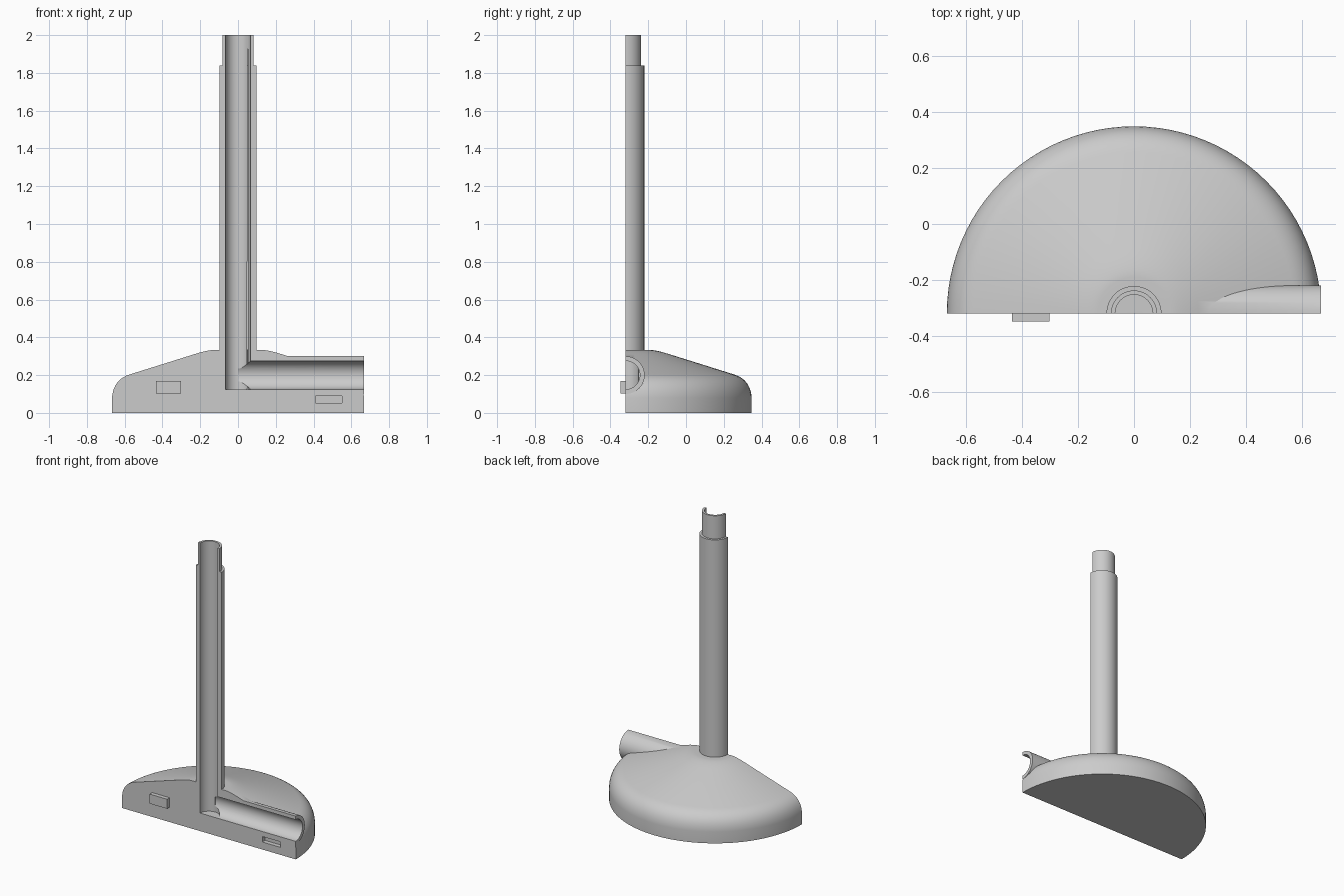
import bpy, bmesh, math
from mathutils import Matrix, Vector

old = bpy.data.objects.get("Cube")
if old:
    bpy.data.objects.remove(old, do_unlink=True)

CUT_Y = -0.319      # plane of the flat cut face, through the post axis
PIPE_Z = 0.2        # height of the side pipe axis

grey = bpy.data.materials.new("light grey")
grey.use_nodes = True
colour = (0.6, 0.6, 0.6, 1)
grey.diffuse_color = colour
grey.node_tree.nodes["Principled BSDF"].inputs["Base Color"].default_value = colour


def add(name, bm):
    bmesh.ops.recalc_face_normals(bm, faces=bm.faces[:])
    mesh = bpy.data.meshes.new(name)
    bm.to_mesh(mesh)
    bm.free()
    mesh.materials.append(grey)
    obj = bpy.data.objects.new(name, mesh)
    bpy.context.collection.objects.link(obj)
    return obj


def revolve(name, profile, steps=96):
    bm = bmesh.new()
    verts = [bm.verts.new((r, 0, z)) for r, z in profile]
    edges = [bm.edges.new(pair) for pair in zip(verts, verts[1:])]
    bmesh.ops.spin(bm, geom=verts + edges, cent=(0, 0, 0), axis=(0, 0, 1),
                   angle=math.tau, steps=steps, use_merge=True)
    bmesh.ops.remove_doubles(bm, verts=bm.verts[:], dist=1e-5)
    bmesh.ops.translate(bm, verts=bm.verts[:], vec=(0, CUT_Y, 0))
    return add(name, bm)


def cylinder(name, radius, start, end):
    start, end = Vector(start), Vector(end)
    axis = end - start
    turn = axis.to_track_quat('Z', 'Y').to_matrix().to_4x4()
    bm = bmesh.new()
    bmesh.ops.create_cone(bm, cap_ends=True, segments=64, radius1=radius,
                          radius2=radius, depth=axis.length,
                          matrix=Matrix.Translation((start + end) / 2) @ turn)
    return add(name, bm)


def box(name, low, high):
    low, high = Vector(low), Vector(high)
    bm = bmesh.new()
    bmesh.ops.create_cube(bm, size=1, matrix=Matrix.Translation((low + high) / 2)
                          @ Matrix.Diagonal((*(high - low), 1)))
    return add(name, bm)


def combine(target, other, operation):
    mod = target.modifiers.new(operation.lower(), 'BOOLEAN')
    mod.operation, mod.solver, mod.object = operation, 'EXACT', other
    bpy.context.view_layer.objects.active = target
    bpy.ops.object.modifier_apply(modifier=mod.name)
    bpy.data.objects.remove(other, do_unlink=True)


def curve(a, b, c, steps):
    """Quadratic arc from a to c, pulled towards corner b."""
    a, b, c = Vector(a), Vector(b), Vector(c)
    return [tuple(a * (1 - t)**2 + b * 2 * t * (1 - t) + c * t * t)
            for t in (i / steps for i in range(steps + 1))]


# Domed foot with stepped post, in one turned profile
profile = [(0, 0), (0.667, 0)]
profile += curve((0.667, 0.08), (0.66, 0.176), (0.575, 0.203), 10)
profile += curve((0.23, 0.311), (0.16, 0.333), (0.13, 0.333), 6)
profile += [(0.098, 0.333), (0.098, 1.84), (0.082, 1.84), (0.082, 2), (0, 2)]
stand = revolve("half_stand", profile)

# Side pipe
combine(stand, cylinder("side_pipe", 0.1, (0.02, CUT_Y, PIPE_Z), (0.666, CUT_Y, PIPE_Z)), 'UNION')

# Bores through post and side pipe
combine(stand, cylinder("post_bore", 0.067, (0, CUT_Y, 0.125), (0, CUT_Y, 2.1)), 'DIFFERENCE')
combine(stand, cylinder("side_bore", 0.075, (0, CUT_Y, PIPE_Z), (0.8, CUT_Y, PIPE_Z)), 'DIFFERENCE')

# Remove the front half, then sink the locating slot
combine(stand, box("front_half", (-1, -2, -1), (1, CUT_Y, 3)), 'DIFFERENCE')
combine(stand, box("slot", (0.41, CUT_Y - 0.1, 0.052), (0.55, CUT_Y + 0.03, 0.09)), 'DIFFERENCE')

# Locating peg
peg = box("locating_peg", (-0.435, -0.347, 0.103), (-0.302, CUT_Y + 0.01, 0.169))

bpy.ops.object.select_all(action='DESELECT')
stand.select_set(True)
bpy.context.view_layer.objects.active = stand
bpy.ops.object.shade_smooth_by_angle(angle=math.radians(25))
